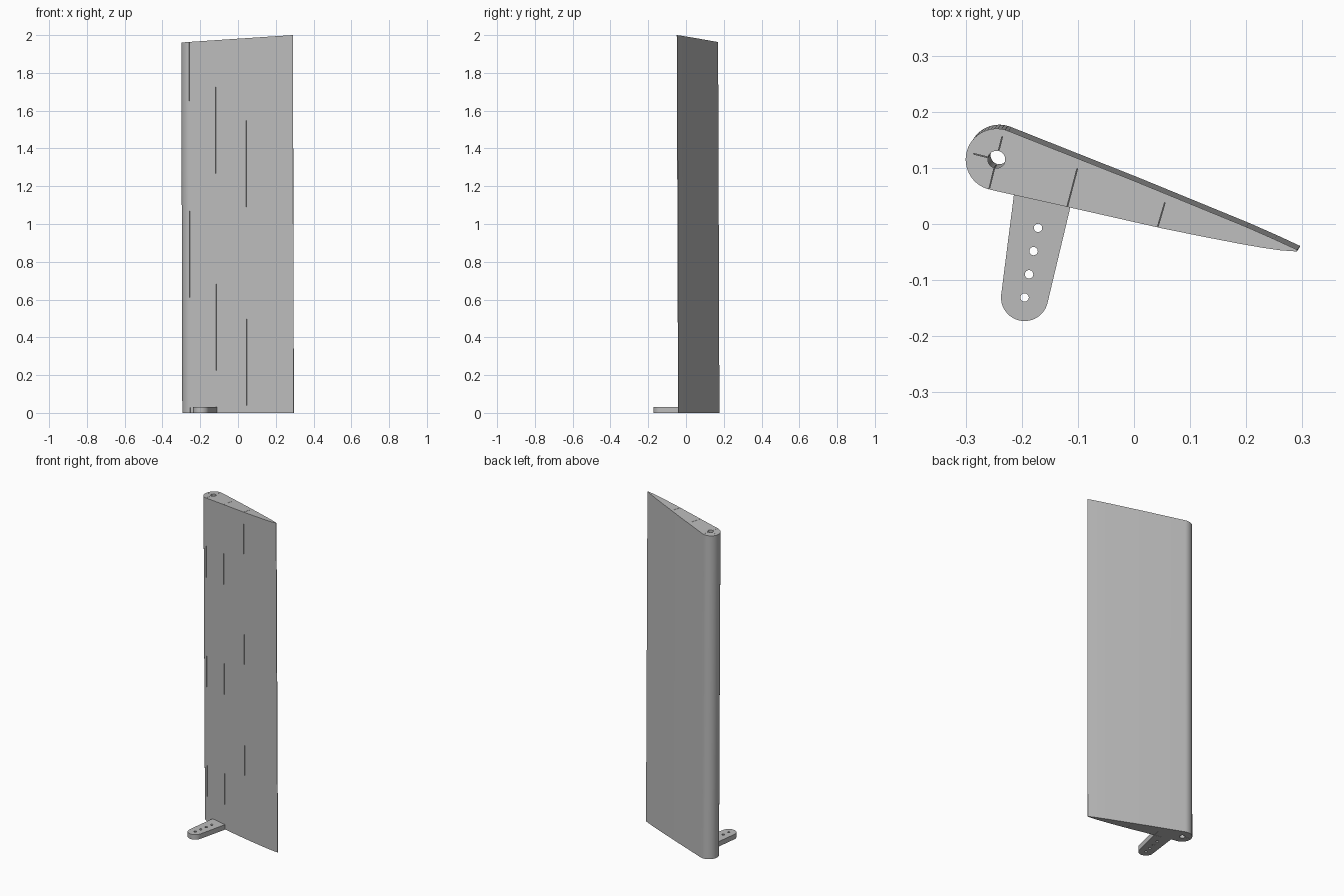
import bpy, bmesh, math
from mathutils import Vector

if "Cube" in bpy.data.objects:
    bpy.data.objects.remove(bpy.data.objects["Cube"])

grey = bpy.data.materials.new("light grey")
grey.diffuse_color = (0.5, 0.5, 0.5, 1)
grey.use_nodes = True
grey.node_tree.nodes["Principled BSDF"].inputs["Base Color"].default_value = grey.diffuse_color

W = 0.0006                                  # half width of the hairline slits
C = Vector((-0.245, 0.115))                 # hinge tube centre
R, HOLE = 0.055, 0.0155
CHORD = Vector((0.956, -0.292)).normalized()


def polar(c, r, deg):
    a = math.radians(deg)
    return c + Vector((math.cos(a), math.sin(a))) * r


def notch(base, tip):
    """Four outline points for a slit cut in from the outline."""
    base, tip = Vector(base), Vector(tip)
    side = (tip - base).normalized()
    side = Vector((side.y, -side.x)) * W
    return [base - side, tip - side, tip + side, base + side]


# Blade section: front skin with two slits, trailing edge, back skin, round nose
DOWN = 256
d = math.degrees(W / R)
h = math.degrees(W / HOLE)
outline = [polar(C, R, DOWN + d)]
outline += notch((-0.119, 0.0305), (-0.101, 0.099))
outline += notch((0.042, -0.006), (0.055, 0.038))
outline += [Vector(p) for p in ((0.12, -0.022), (0.19, -0.0355), (0.23, -0.0425), (0.262, -0.047),
                                (0.290, -0.049), (0.291, -0.046),
                                (0.25, -0.027), (0.2, -0.005), (0.0, 0.077))]
outline += [polar(C, R, 67 + (DOWN - d - 67) * i / 28) for i in range(29)]
# Slit into the hinge hole, then round the hole with its two relief slits
for i in range(37):
    a = DOWN - 10 * i
    if i == 0:
        outline.append(polar(C, HOLE, a - h))
    elif i == 36:
        outline.append(polar(C, HOLE, a + h))
    elif i in (9, 18):
        outline += notch(polar(C, HOLE, a), polar(C, 0.042, a))
    else:
        outline.append(polar(C, HOLE, a))

# Blade: slightly leaning, with a top that rises to the trailing edge
bm = bmesh.new()
low = [bm.verts.new((p.x + 0.005, p.y + 0.007, 0)) for p in outline]
high = [bm.verts.new((p.x, p.y, 1.96 + 0.04 * (p.dot(CHORD) + 0.325) / 0.617)) for p in outline]
n = len(outline)
bm.faces.new(high)
bm.faces.new(low[::-1])
for i in range(n):
    j = (i + 1) % n
    bm.faces.new((low[i], low[j], high[j], high[i]))
mesh = bpy.data.meshes.new("blade")
bm.to_mesh(mesh)
bm.free()
blade = bpy.data.objects.new("blade", mesh)
bpy.context.collection.objects.link(blade)

# Control arm: rounded plate with four linkage holes
END = Vector((-0.195, -0.131))
arm_loop = [Vector((-0.112, 0.036)), Vector((-0.213, 0.060))]
arm_loop += [polar(END, 0.042, 173 + 173 * i / 24) for i in range(25)]
loops = [arm_loop]
for k in range(4):
    c = Vector((-0.171, -0.007)).lerp(END, k / 3)
    loops.append([polar(c, 0.0075, 15 * i) for i in range(24)])
curve = bpy.data.curves.new("control_arm", 'CURVE')
curve.dimensions = '2D'
curve.fill_mode = 'BOTH'
curve.extrude = 0.015
for loop in loops:
    s = curve.splines.new('POLY')
    s.points.add(len(loop) - 1)
    for pt, p in zip(s.points, loop):
        pt.co = (p.x, p.y, 0, 1)
    s.use_cyclic_u = True
arm = bpy.data.objects.new("control_arm", curve)
arm.location.z = 0.015
bpy.context.collection.objects.link(arm)
bpy.context.view_layer.objects.active = arm
arm.select_set(True)
bpy.ops.object.convert(target='MESH')
arm = bpy.context.view_layer.objects.active

# Clean the arm, then colour and shade both parts
bm = bmesh.new()
bm.from_mesh(arm.data)
bmesh.ops.remove_doubles(bm, verts=bm.verts, dist=1e-5)
bmesh.ops.recalc_face_normals(bm, faces=bm.faces)
bm.to_mesh(arm.data)
bm.free()
for ob in (blade, arm):
    ob.data.materials.clear()
    ob.data.materials.append(grey)
    bpy.ops.object.select_all(action='DESELECT')
    ob.select_set(True)
    bpy.context.view_layer.objects.active = ob
    bpy.ops.object.shade_smooth_by_angle(angle=math.radians(30))
